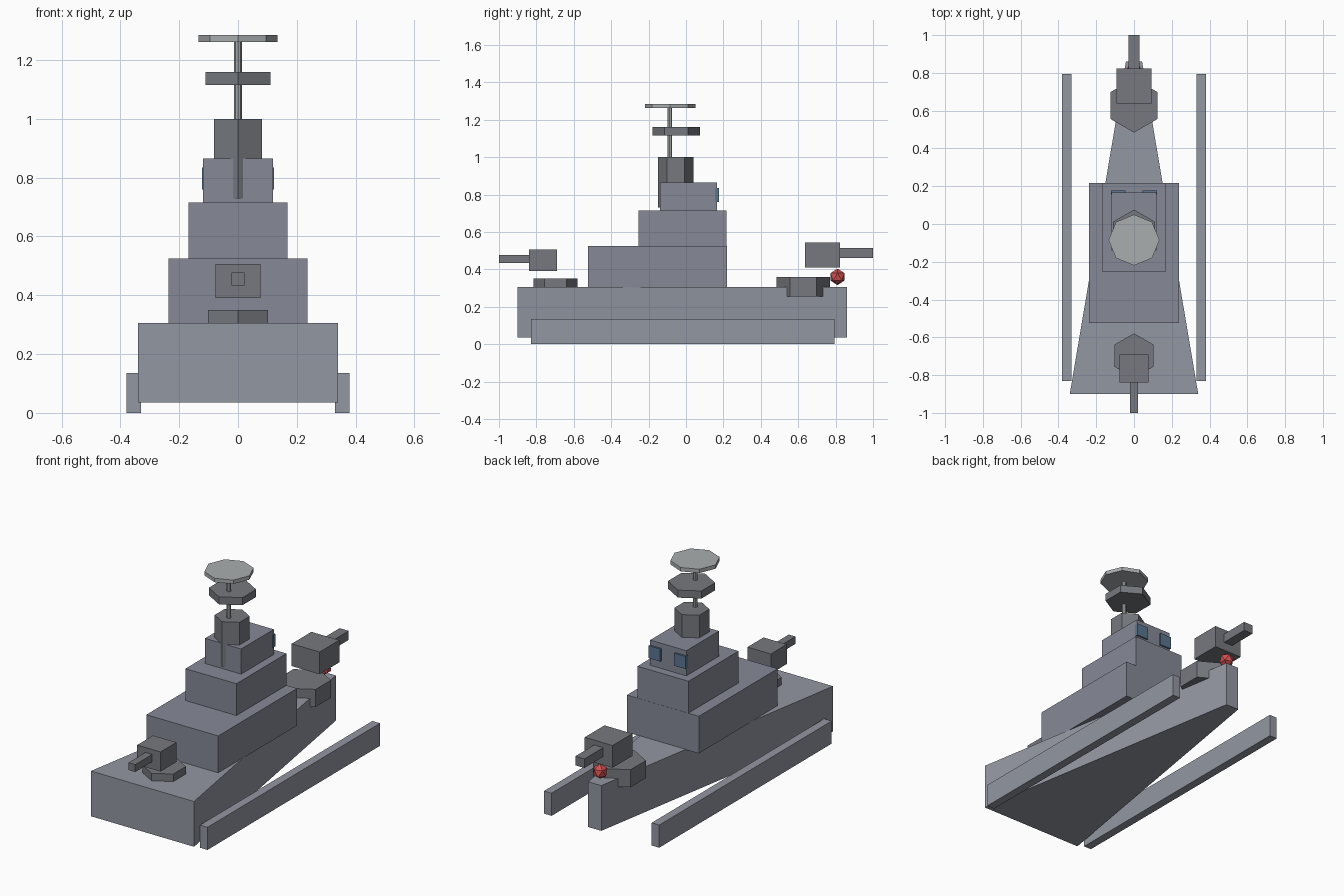
import bpy, bmesh
from math import pi
from mathutils import Matrix

if "Cube" in bpy.data.objects:
    bpy.data.objects.remove(bpy.data.objects["Cube"])


def paint(name, r, g, b):
    m = bpy.data.materials.new(name)
    m.diffuse_color = (r, g, b, 1)
    m.use_nodes = True
    m.node_tree.nodes["Principled BSDF"].inputs["Base Color"].default_value = m.diffuse_color
    return m


HULL = paint("hull_grey", 0.29, 0.31, 0.36)
TOWER = paint("tower_grey", 0.24, 0.25, 0.31)
GUN = paint("gun_grey", 0.18, 0.19, 0.21)
STEEL = paint("light_steel", 0.40, 0.42, 0.43)
GLASS = paint("window_blue", 0.10, 0.18, 0.28)
RED = paint("signal_red", 0.65, 0.08, 0.08)


def finish(name, bm, mat):
    bmesh.ops.recalc_face_normals(bm, faces=bm.faces)
    me = bpy.data.meshes.new(name)
    bm.to_mesh(me)
    bm.free()
    me.materials.append(mat)
    ob = bpy.data.objects.new(name, me)
    bpy.context.collection.objects.link(ob)
    return ob


def extrude_plan(name, outline, z0, z1, mat):
    """Prism from an xy outline."""
    bm = bmesh.new()
    f = bm.faces.new([bm.verts.new((x, y, z0)) for x, y in outline])
    top = bmesh.ops.extrude_face_region(bm, geom=[f])["geom"]
    bmesh.ops.translate(bm, vec=(0, 0, z1 - z0),
                        verts=[v for v in top if isinstance(v, bmesh.types.BMVert)])
    return finish(name, bm, mat)


def box(name, x0, x1, y0, y1, z0, z1, mat):
    return extrude_plan(name, [(x0, y0), (x1, y0), (x1, y1), (x0, y1)], z0, z1, mat)


def disc(name, sides, r, y, z0, z1, mat):
    """Low-poly cylinder on the centre line with a corner pointing along y."""
    bm = bmesh.new()
    bmesh.ops.create_cone(bm, cap_ends=True, segments=sides, radius1=r, radius2=r,
                          depth=z1 - z0,
                          matrix=Matrix.Translation((0, y, (z0 + z1) / 2)))
    return finish(name, bm, mat)


# Tapered hull
extrude_plan("hull", [(-0.34, -0.9), (0.34, -0.9), (0.043, 0.86), (-0.043, 0.86)],
             0.035, 0.305, HULL)

# Side floats and bridge windows, one per side
for side, s in (("left", -1), ("right", 1)):
    a, b = sorted((s * 0.33, s * 0.38))
    box(side + "_float", a, b, -0.83, 0.795, 0, 0.135, HULL)
    a, b = sorted((s * 0.046, s * 0.122))
    box(side + "_window", a, b, 0.155, 0.177, 0.76, 0.835, GLASS)

# Stepped superstructure
box("lower_deckhouse", -0.237, 0.237, -0.525, 0.218, 0.303, 0.525, TOWER)
box("upper_deckhouse", -0.168, 0.168, -0.255, 0.217, 0.52, 0.715, TOWER)
box("bridge", -0.119, 0.119, -0.14, 0.167, 0.71, 0.865, TOWER)

# Funnel, mast and radar plates
disc("funnel", 6, 0.095, -0.055, 0.73, 1.0, GUN)
disc("mast", 8, 0.013, -0.087, 0.98, 1.27, STEEL)
disc("lower_radar", 6, 0.128, -0.052, 1.115, 1.16, GUN)
disc("upper_radar", 8, 0.135, -0.085, 1.262, 1.285, STEEL)

# Stern gun
disc("stern_gun_base", 6, 0.118, -0.697, 0.29, 0.35, GUN)
box("stern_gun_turret", -0.077, 0.077, -0.84, -0.69, 0.39, 0.507, GUN)
box("stern_gun_barrel", -0.022, 0.022, -1.0, -0.835, 0.434, 0.478, GUN)

# Bow gun
disc("bow_gun_base", 6, 0.143, 0.627, 0.255, 0.36, GUN)
box("bow_gun_turret", -0.092, 0.092, 0.637, 0.823, 0.41, 0.543, GUN)
box("bow_gun_barrel", -0.03, 0.03, 0.82, 1.0, 0.46, 0.514, GUN)

# Signal lamp on the bow
bm = bmesh.new()
bmesh.ops.create_icosphere(bm, subdivisions=1, radius=0.044,
                           matrix=Matrix.Translation((0, 0.81, 0.36)))
finish("bow_lamp", bm, RED)
